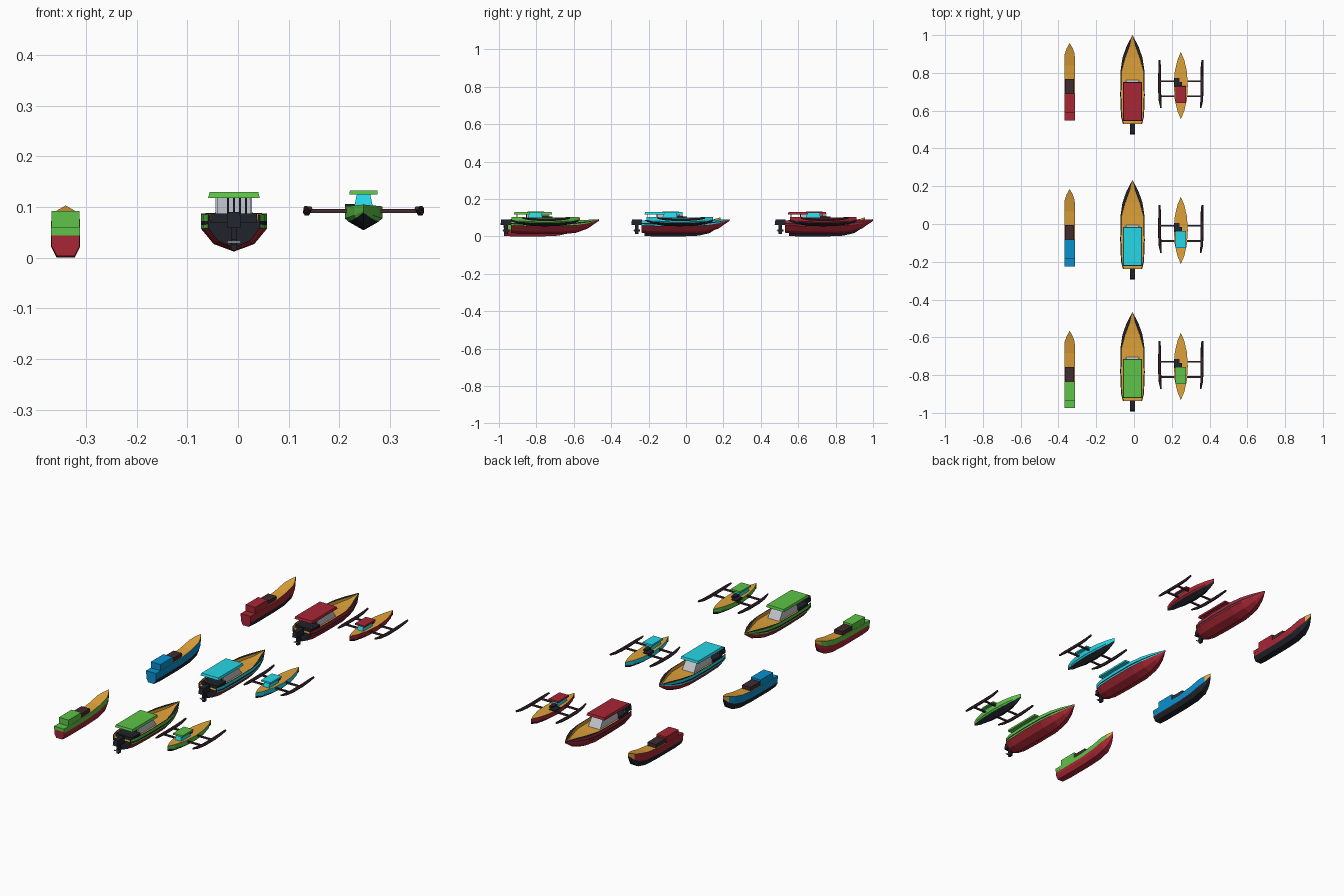
import bpy, bmesh

if "Cube" in bpy.data.objects:
    bpy.data.objects.remove(bpy.data.objects["Cube"])

def mat(name, rgb):
    m = bpy.data.materials.new(name)
    m.diffuse_color = (*rgb, 1)
    m.use_nodes = True
    m.node_tree.nodes["Principled BSDF"].inputs["Base Color"].default_value = m.diffuse_color
    return m

RED = mat("red paint", (0.39, 0.02, 0.035))
GREEN = mat("green paint", (0.11, 0.55, 0.065))
CYAN = mat("cyan paint", (0.02, 0.70, 0.82))
BLUE = mat("blue paint", (0.003, 0.28, 0.62))
WOOD = mat("orange wood", (0.74, 0.36, 0.042))
BLACK = mat("black", (0.015, 0.017, 0.025))
BROWN = mat("dark brown", (0.05, 0.024, 0.03))
GREY = mat("light grey", (0.55, 0.57, 0.62))

def finish(name, bm, mats):
    bmesh.ops.remove_doubles(bm, verts=bm.verts, dist=1e-5)
    bmesh.ops.recalc_face_normals(bm, faces=bm.faces)
    me = bpy.data.meshes.new(name)
    bm.to_mesh(me)
    bm.free()
    for m in mats:
        me.materials.append(m)
    ob = bpy.data.objects.new(name, me)
    bpy.context.collection.objects.link(ob)
    return ob

def skin(bm, rings, strip_mat, cap_mat):
    """Join rings of vertices; strip_mat(strip, station) gives the material index."""
    rows = [[bm.verts.new(p) for p in r] for r in rings]
    n = len(rows[0])
    for s in range(len(rows) - 1):
        for i in range(n):
            j = (i + 1) % n
            f = bm.faces.new((rows[s][i], rows[s][j], rows[s + 1][j], rows[s + 1][i]))
            f.material_index = strip_mat(i, s)
    for r in (rows[0], rows[-1]):
        bm.faces.new(r).material_index = cap_mat

def hull(name, cx, dy, stations, section, mats, strips, cap_mat, bow=None):
    """Stations are (y, half width, keel z, top z, inner inset); section is the right half,
    keel to deck centre, as (width, height, inset share)."""
    rings = []
    for y, w, z0, z1, *inset in stations:
        ins = inset[0] if inset else 0
        half = [(max(w * fx - ins * (k[0] if k else 0), 0), z0 + (z1 - z0) * fz) for fx, fz, *k in section]
        full = half + [(-x, z) for x, z in reversed(half[1:-1])]
        rings.append([(cx + x, y + dy, z) for x, z in full])
    k = len(section) - 1

    def strip_mat(i, s):
        i = i if i < k else 2 * k - 1 - i
        if bow and i == bow[0] and s >= bow[1]:
            return bow[2]
        return strips[i]
    bm = bmesh.new()
    skin(bm, rings, strip_mat, cap_mat)
    # drop the collapsed faces at pointed ends
    bmesh.ops.remove_doubles(bm, verts=bm.verts, dist=1e-5)
    bmesh.ops.delete(bm, geom=[f for f in bm.faces if f.calc_area() < 1e-9], context='FACES_ONLY')
    return finish(name, bm, mats)

def box(name, xs, ys, zs, m, top=None):
    """Box; top optionally gives a different (xs, ys) for the upper face."""
    tx, ty = top or (xs, ys)
    bm = bmesh.new()
    rings = []
    for (x0, x1), (y0, y1), z in ((xs, ys, zs[0]), (tx, ty, zs[1])):
        rings.append([(x0, y0, z), (x1, y0, z), (x1, y1, z), (x0, y1, z)])
    skin(bm, rings, lambda i, s: 0, 0)
    return finish(name, bm, [m])

def rod(name, pts, m):
    """Six-sided rod running along y through (x, y, z, radius)."""
    unit = [(1, 0), (.5, .87), (-.5, .87), (-1, 0), (-.5, -.87), (.5, -.87)]
    bm = bmesh.new()
    skin(bm, [[(x + r * a, y, z + r * b) for a, b in unit] for x, y, z, r in pts], lambda i, s: 0, 0)
    return finish(name, bm, [m])

def cargo_boat(c, bottom, dy):
    cx = -0.3405
    st = [(.55, .0275, .003, .058), (.60, .0285, 0, .06), (.75, .0285, 0, .062),
          (.84, .0285, .004, .072), (.90, .0265, .018, .086), (.93, .016, .038, .094), (.958, 0, .08, .103)]
    line = .62 if bottom == RED else .45
    hull("cargo_hull", cx, dy, st, [(0, 0), (.62, 0), (1, .35), (1, line), (1, 1), (0, 1)],
         [bottom, c, WOOD], [0, 0, 0, 1, 2], 0 if bottom == RED else 1, (3, 5, 2))
    # stern deck, wheelhouse and cargo box
    box("stern_deck", (cx - .0285, cx + .0285), (.549 + dy, .60 + dy), (.044, .0605), c)
    box("cargo_cabin", (cx - .0275, cx + .0275), (.587 + dy, .69 + dy), (.055, .092), c)
    box("cargo_box", (cx - .024, cx + .024), (.69 + dy, .767 + dy), (.055, .082), BROWN)

def passenger_boat(c, dy):
    cx = -0.008
    st = [(.53, .051, .020, .085, .003), (.57, .061, .014, .086, .003), (.68, .065, .012, .087, .003),
          (.81, .0635, .012, .087, .004), (.88, .053, .020, .088, .013), (.94, .032, .042, .089, .015),
          (1.0, 0, .083, .092, 0)]
    hull("passenger_hull", cx, dy, st,
         [(0, 0), (.62, .2), (1, .6), (1, .7), (1, .81), (1, 1), (1, 1, 1), (.97, .78, 1), (0, .78)],
         [RED, c, WOOD, BLACK], [0, 0, 1, 3, 1, 3, 2, 2], 3)
    # black stern bench
    box("stern_bench", (cx - .046, cx + .046), (.548 + dy, .615 + dy), (.065, .087), BLACK)
    # cabin with sloped windscreen, rear panels and roof
    box("cabin", (cx - .034, cx + .034), (.615 + dy, .765 + dy), (.066, .119), GREY,
        ((cx - .031, cx + .031), (.615 + dy, .73 + dy)))
    for i in range(4):
        x = cx - .012 + i * .012
        box("rear_panel", (x - .002, x + .002), (.61 + dy, .616 + dy), (.07, .119), BLACK)
    for s in (-1, 1):
        x = cx + s * .034
        box("roof_post", (x - .002, x + .002), (.56 + dy, .564 + dy), (.07, .119), GREY)
    box("roof", (cx - .051, cx + .051), (.545 + dy, .751 + dy), (.118, .13), c,
        ((cx - .048, cx + .048), (.548 + dy, .748 + dy)))
    # outboard motor
    box("motor_head", (cx - .014, cx + .014), (.474 + dy, .532 + dy), (.06, .09), BLACK,
        ((cx - .012, cx + .012), (.478 + dy, .532 + dy)))
    box("motor_leg", (cx - .006, cx + .006), (.494 + dy, .514 + dy), (.014, .06), BLACK)
    box("motor_gearcase", (cx - .005, cx + .005), (.488 + dy, .522 + dy), (.026, .036), BLACK)
    box("propeller_blade", (cx - .013, cx + .013), (.484 + dy, .488 + dy), (.029, .033), GREY)

def outrigger_boat(c, dy):
    cx = 0.248
    st = [(.733 + s * d, w, z0, z1) for s, d, w, z0, z1 in
          ((-1, .178, 0, .08, .105), (-1, .135, .018, .065, .103), (-1, .075, .032, .056, .102),
           (1, 0, .037, .054, .101),
           (1, .075, .032, .056, .102), (1, .135, .018, .065, .103), (1, .178, 0, .08, .105))]
    hull("outrigger_hull", cx, dy, st, [(0, 0), (.8, .36), (1, .5), (1, 1), (0, 1)],
         [BLACK, c, WOOD], [0, 1, 1, 2], 0)
    # small cabin with windows and roof
    box("small_cabin", (cx - .019, cx + .019), (.64 + dy, .72 + dy), (.098, .126), CYAN,
        ((cx - .013, cx + .013), (.65 + dy, .715 + dy)))
    box("small_roof", (cx - .028, cx + .028), (.64 + dy, .73 + dy), (.125, .133), c,
        ((cx - .027, cx + .027), (.641 + dy, .729 + dy)))
    # engine block ahead of the cabin
    box("engine", (cx - .037, cx - .007), (.725 + dy, .773 + dy), (.095, .106), BLACK)
    box("engine_cover", (cx - .015, cx + .006), (.71 + dy, .752 + dy), (.098, .112), BLACK)
    # cross beams and floats
    for y in (.757, .677):
        box("cross_beam", (cx - .112, cx + .112), (y - .004 + dy, y + .004 + dy), (.088, .096), BROWN)
    for s in (-1, 1):
        path = ((.105, .614, .098, .004), (.110, .65, .093, .007), (.112, .70, .090, .008),
                (.112, .78, .090, .008), (.112, .83, .093, .007), (.114, .868, .098, .005))
        rod("float", [(cx + s * x, y + dy, z, r) for x, y, z, r in path], BROWN)

# three rows: colours, then y shift of each boat type
for main, side, bottom, d1, d2, d3 in ((RED, RED, BLACK, 0, 0, 0),
                                       (CYAN, BLUE, BLACK, -.773, -.767, -.767),
                                       (GREEN, GREEN, RED, -1.524, -1.466, -1.487)):
    cargo_boat(side, bottom, d1)
    passenger_boat(main, d2)
    outrigger_boat(main, d3)
